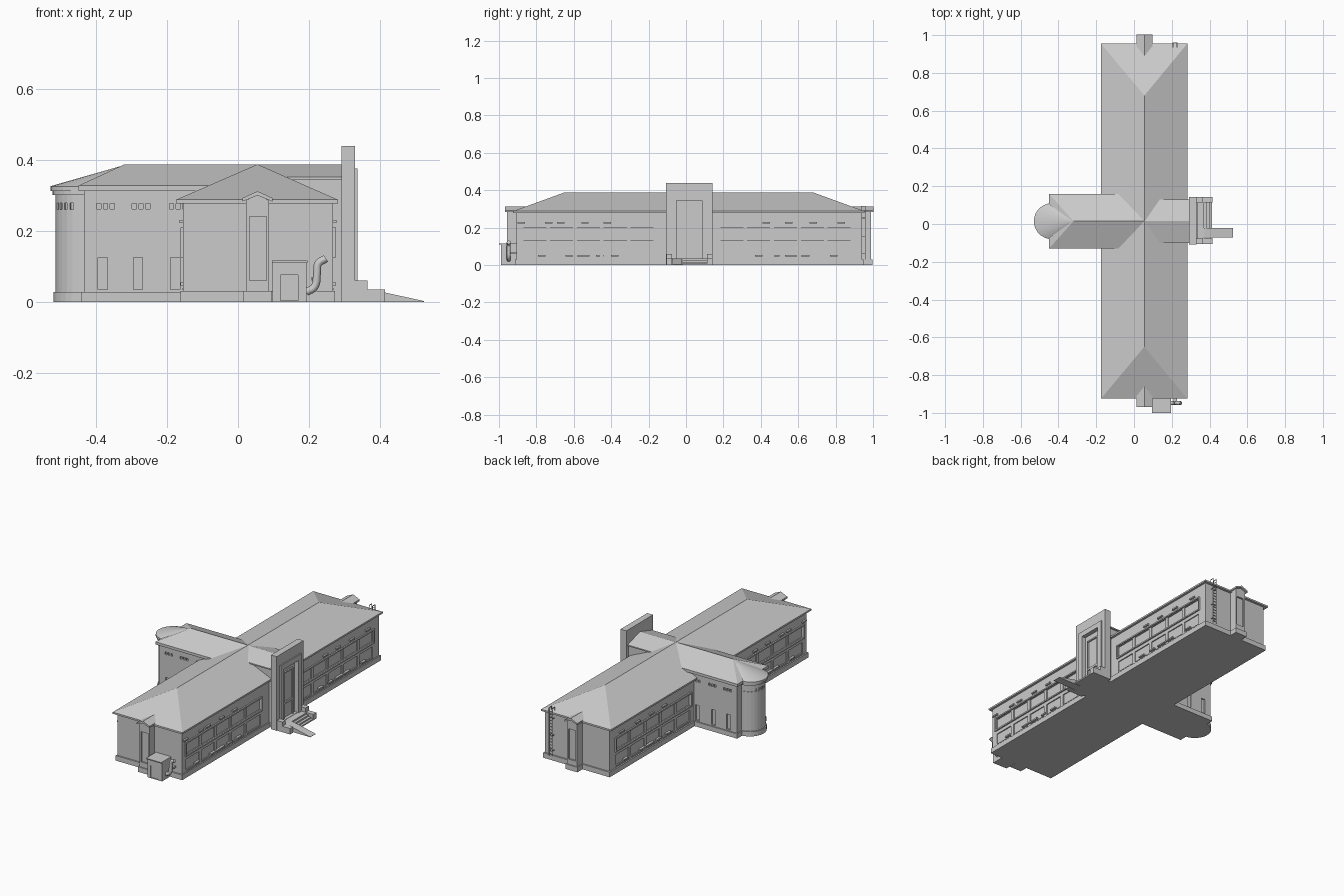
import bpy, bmesh, math
from mathutils import Vector

if "Cube" in bpy.data.objects:
    bpy.data.objects.remove(bpy.data.objects["Cube"])

CY = 0.015   # axis of the cross wing
RX = 0.055   # axis of the long wing


def finish(name, bm):
    bmesh.ops.recalc_face_normals(bm, faces=bm.faces)
    me = bpy.data.meshes.new(name)
    bm.to_mesh(me)
    bm.free()
    ob = bpy.data.objects.new(name, me)
    bpy.context.collection.objects.link(ob)
    return ob


def boxes(name, items):
    # each item is x0, x1, y0, y1, z0, z1
    bm = bmesh.new()
    for x0, x1, y0, y1, z0, z1 in items:
        vs = bmesh.ops.create_cube(bm, size=1)['verts']
        for v in vs:
            v.co = Vector(((x0 + x1) / 2 + v.co.x * (x1 - x0),
                           (y0 + y1) / 2 + v.co.y * (y1 - y0),
                           (z0 + z1) / 2 + v.co.z * (z1 - z0)))
    return finish(name, bm)


def hull(name, pts):
    bm = bmesh.new()
    for p in pts:
        bm.verts.new(p)
    r = bmesh.ops.convex_hull(bm, input=bm.verts)
    junk = [g for g in r['geom_interior'] if isinstance(g, bmesh.types.BMVert)]
    bmesh.ops.delete(bm, geom=junk, context='VERTS')
    bmesh.ops.dissolve_limit(bm, angle_limit=0.01, verts=bm.verts, edges=bm.edges)
    return finish(name, bm)


def eaves(x0, x1, y0, y1, z0, z1):
    return [(x, y, z) for x in (x0, x1) for y in (y0, y1) for z in (z0, z1)]


def half_disc(cx, r, z0, z1, n=14):
    return [(cx - r * math.sin(math.pi * i / n), CY + r * math.cos(math.pi * i / n), z)
            for i in range(n + 1) for z in (z0, z1)]


def cut(ob, cutter):
    m = ob.modifiers.new('cut', 'BOOLEAN')
    m.object, m.operation, m.solver = cutter, 'DIFFERENCE', 'EXACT'
    bpy.context.view_layer.objects.active = ob
    bpy.ops.object.modifier_apply(modifier=m.name)
    bpy.data.objects.remove(cutter)


# long wing: walls, plinth, hipped roof
X0, X1 = -0.155, 0.268
walls = boxes('long_wing_walls', [(X0, X1, -0.907, 0.94, 0, 0.283)])
boxes('long_wing_plinth', [(X0 - 0.008, X1 + 0.006, -0.915, 0.948, 0, 0.03)])
hull('long_wing_roof', eaves(-0.175, 0.282, -0.925, 0.955, 0.278, 0.288)
     + [(RX, -0.65, 0.388), (RX, 0.68, 0.388)])

# window bands, frames, ledges on both long sides
cuts, frames, ledges = [], [], []
bands = [(-0.88, -0.163), (0.174, 0.89)]
upper = [-0.88, -0.735, -0.67, -0.54, -0.42, 0.43, 0.55, 0.68, 0.83]
lower = [(-0.77, 0.04), (-0.58, 0.13), (-0.46, 0.04), (-0.38, 0.04),
         (0.39, 0.04), (0.48, 0.04), (0.595, 0.13), (0.79, 0.04)]
for wx, s in ((X0, -1), (X1, 1)):
    def span(d0, d1):
        return tuple(sorted((wx + s * d0, wx + s * d1)))
    for a, b in bands:
        w = (b - a) / 5
        for i in range(5):
            for z0, z1 in ((0.135, 0.2), (0.042, 0.105)):
                cuts.append((*span(-0.006, 0.02), a + i * w + 0.01, a + (i + 1) * w - 0.01, z0, z1))
            frames.append((*span(-0.002, 0.003), a + i * w + 0.012, a + (i + 1) * w - 0.012, 0.034, 0.038))
        for z in (0.125, 0.202):
            frames.append((*span(-0.004, 0.008), a, b, z, z + 0.008))
        for y in (a, b - 0.008):
            frames.append((*span(-0.004, 0.008), y, y + 0.008, 0.133, 0.202))
    for y in upper:
        ledges.append((*span(-0.006, 0.01), y - 0.02, y + 0.02, 0.223, 0.231))
    for y, w in lower:
        ledges.append((*span(-0.006, 0.008), y - w / 2, y + w / 2, 0.046, 0.054))
cut(walls, boxes('cutter', cuts))
boxes('window_frames', frames)
boxes('window_ledges', ledges)

# west cross wing with rounded apse
wing = boxes('cross_wing_walls', [(-0.435, 0.0, CY - 0.13, CY + 0.13, 0, 0.315)])
boxes('cross_wing_plinth', [(-0.442, 0.0, CY - 0.137, CY + 0.137, 0, 0.028)])
hull('cross_wing_roof', eaves(-0.45, RX, CY - 0.145, CY + 0.145, 0.312, 0.328)
     + [(-0.32, CY, 0.388), (RX, CY, 0.388)])
apse = hull('apse_walls', half_disc(-0.43, 0.085, 0, 0.315) + eaves(-0.42, -0.41, CY - 0.085, CY + 0.085, 0, 0.315))
hull('apse_plinth', half_disc(-0.43, 0.091, 0, 0.028))
hull('apse_cornice', half_disc(-0.432, 0.092, 0.302, 0.315))
hull('apse_roof', half_disc(-0.435, 0.095, 0.313, 0.326) + [(-0.32, CY, 0.386), (-0.32, CY, 0.32)])

# cross wing windows: tall ones below, triplets of small ones above
cuts = []
for side in (-1, 1):
    yw = CY + side * 0.13
    for cx in (-0.382, -0.282, -0.177):
        cuts.append((cx - 0.013, cx + 0.013, yw - 0.008, yw + 0.008, 0.035, 0.125))
        for k in (-1, 0, 1):
            c = cx + 0.008 + k * 0.019
            cuts.append((c - 0.006, c + 0.006, yw - 0.008, yw + 0.008, 0.262, 0.277))
cut(wing, boxes('cutter', cuts))

# apse ring of small windows
bm = bmesh.new()
for i in range(12):
    t = math.pi * (i + 1) / 13
    d = Vector((-math.sin(t), math.cos(t), 0))
    q = Vector((d.y, -d.x, 0))
    c = Vector((-0.43, CY, 0.27)) + d * 0.085
    for v in bmesh.ops.create_cube(bm, size=1)['verts']:
        v.co = c + d * v.co.x * 0.012 + q * v.co.y * 0.011 + Vector((0, 0, v.co.z * 0.018))
cut(apse, finish('cutter', bm))

# east entrance block and its roof
boxes('entrance_block', [(0.1, 0.292, CY - 0.105, CY + 0.105, 0, 0.352)])
hull('entrance_roof', eaves(RX, 0.295, CY - 0.115, CY + 0.115, 0.345, 0.352)
     + [(RX, CY, 0.387), (0.295, CY, 0.387)])

# entrance slab with nested portal frames
slab = boxes('entrance_slab', [(0.292, 0.33, CY - 0.123, CY + 0.128, 0, 0.44)])
cut(slab, boxes('cutter', [(0.312, 0.36, -0.05, 0.085, 0.036, 0.345)]))
boxes('portal_frame', [(0.325, 0.337, -0.08, -0.05, 0, 0.376), (0.325, 0.337, 0.085, 0.115, 0, 0.376),
                       (0.325, 0.337, -0.05, 0.085, 0.345, 0.376)])
boxes('portal_window', [(0.308, 0.32, -0.028, -0.02, 0.036, 0.31), (0.308, 0.32, 0.055, 0.063, 0.036, 0.31),
                        (0.308, 0.32, -0.02, 0.055, 0.302, 0.31), (0.308, 0.32, -0.02, 0.055, 0.12, 0.132)])

# entrance steps, side plinths and ramp
boxes('stair_plinths', [b for y0 in (-0.105, 0.113) for b in
                        ((0.328, 0.365, y0, y0 + 0.03, 0, 0.06), (0.365, 0.415, y0, y0 + 0.03, 0, 0.035))])
boxes('entrance_steps', [(0.328, 0.37, -0.075, 0.113, 0, 0.034), (0.37, 0.385, -0.02, 0.113, 0, 0.025),
                         (0.385, 0.4, -0.02, 0.113, 0, 0.016), (0.4, 0.414, -0.02, 0.113, 0, 0.008)])
hull('ramp', [(x, y, z) for y in (-0.072, -0.022)
              for x, z in ((0.37, 0), (0.37, 0.034), (0.415, 0.026), (0.525, 0.002), (0.525, 0))])

# stair towers on both ends with small gabled roofs
for label, yw, s in (('front', -0.907, -1), ('back', 0.94, 1)):
    def ys(a, b):
        return tuple(sorted((yw + s * a, yw + s * b)))
    t = hull(label + '_tower', [(x, y, z) for y in ys(-0.02, 0.05)
             for x, z in ((0.022, 0), (0.088, 0), (0.022, 0.286), (0.088, 0.286), (RX, 0.302))])
    boxes(label + '_tower_plinth', [(0.016, 0.094, *ys(-0.02, 0.056), 0, 0.03)])
    cut(t, boxes('cutter', [(0.033, 0.08, *ys(0.04, 0.07), 0.06, 0.24)]))
    for k in (-1, 1):
        hull(label + '_tower_roof', [(RX + k * dx, y, z) for y in ys(-0.05, 0.062)
             for dx, z in ((0, 0.3), (0, 0.312), (0.042, 0.283), (0.042, 0.293))])

# small annex with door at the front
annex = boxes('annex', [(0.098, 0.194, -0.99, -0.9, 0, 0.112)])
cut(annex, boxes('cutter', [(0.12, 0.17, -1.0, -0.985, 0.003, 0.075)]))
boxes('annex_roof', [(0.096, 0.196, -1.0, -0.905, 0.11, 0.116)])

# vent pipe beside the annex
cu = bpy.data.curves.new('vent_pipe', 'CURVE')
cu.dimensions, cu.bevel_depth, cu.bevel_resolution = '3D', 0.011, 2
cu.resolution_u, cu.use_fill_caps = 5, True
sp = cu.splines.new('BEZIER')
path = [(0.192, 0.027), (0.216, 0.042), (0.223, 0.08), (0.227, 0.108), (0.248, 0.122)]
sp.bezier_points.add(len(path) - 1)
for p, (x, z) in zip(sp.bezier_points, path):
    p.co = (x, -0.948, z)
    p.handle_left_type = p.handle_right_type = 'AUTO'
bpy.context.collection.objects.link(bpy.data.objects.new('vent_pipe', cu))
boxes('pipe_bracket', [(0.208, 0.228, -0.945, -0.9, 0.06, 0.07)])

# wall ladder at the back
rails = [(x, x + 0.003, 0.958, 0.961, 0.03, 0.315) for x in (0.205, 0.226)]
rails += [(x, x + 0.003, 0.935, 0.961, 0.312, 0.315) for x in (0.205, 0.226)]
rails += [(x, x + 0.003, 0.935, 0.938, 0.28, 0.312) for x in (0.205, 0.226)]
rails += [(0.207, 0.227, 0.9585, 0.9605, 0.04 + i * 0.018, 0.0425 + i * 0.018) for i in range(15)]
rails += [(x, x + 0.003, 0.94, 0.959, z, z + 0.003) for x in (0.205, 0.226) for z in (0.06, 0.15, 0.25)]
boxes('ladder', rails)
